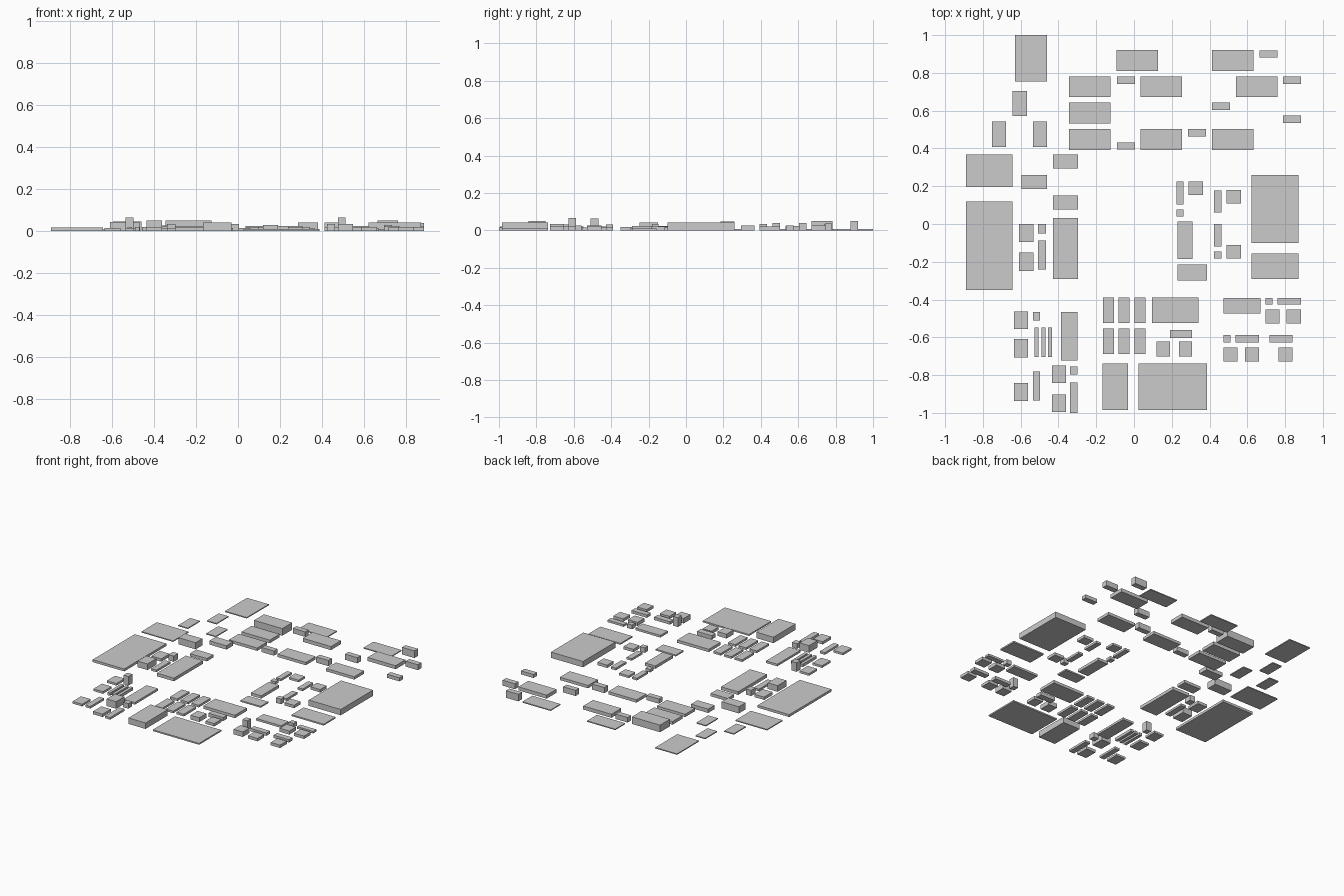
import bpy, bmesh


def box(name, x0, x1, y0, y1, h):
    """Flat-roofed building block standing on the ground."""
    bm = bmesh.new()
    bmesh.ops.create_cube(bm, size=1)
    for v in bm.verts:
        v.co = ((x0 + x1) / 2 + v.co.x * (x1 - x0),
                (y0 + y1) / 2 + v.co.y * (y1 - y0),
                (v.co.z + 0.5) * h)
    me = bpy.data.meshes.new(name)
    bm.to_mesh(me)
    bm.free()
    bpy.context.collection.objects.link(bpy.data.objects.new(name, me))


def row(name, spans, y0, y1, heights):
    """Blocks sharing one depth range along a street."""
    for (x0, x1), h in zip(spans, heights):
        box(name, x0, x1, y0, y1, h)


def column(name, x0, x1, spans):
    """Blocks sharing one width range, stacked along y: (y0, y1, height)."""
    for y0, y1, h in spans:
        box(name, x0, x1, y0, y1, h)


def scatter(name, w, d, spots):
    """Same-sized blocks at centres: (x, y, height)."""
    for x, y, h in spots:
        box(name, x - w / 2, x + w / 2, y - d / 2, y + d / 2, h)


# north-west corner lots
box("north_pad", -0.63, -0.46, 0.755, 1.0, 0.007)
scatter("north_west_hut", 0.075, 0.133,
        [(-0.605, 0.637, 0.007), (-0.715, 0.475, 0.007), (-0.497, 0.475, 0.007)])

# west district
column("west_hall", -0.89, -0.643, [(0.195, 0.367, 0.007), (-0.35, 0.12, 0.017)])
column("west_street_block", -0.43, -0.297,
       [(0.295, 0.367, 0.027), (0.077, 0.15, 0.02), (-0.29, 0.033, 0.022)])
box("west_tall_block", -0.595, -0.46, 0.185, 0.26, 0.047)
column("west_house", -0.61, -0.533, [(-0.095, 0, 0.02), (-0.248, -0.15, 0.043)])
column("west_annex", -0.508, -0.467, [(-0.05, 0, 0.04), (-0.242, -0.088, 0.015)])

# northern district: wide halls with small sheds
scatter("north_hall", 0.22, 0.11,
        [(0.018, 0.865, 0.007), (0.523, 0.865, 0.007),
         (-0.235, 0.727, 0.05), (0.145, 0.727, 0.025), (0.65, 0.727, 0.025),
         (-0.235, 0.588, 0.022), (-0.235, 0.447, 0.02),
         (0.145, 0.447, 0.02), (0.523, 0.447, 0.02)])
scatter("north_shed", 0.096, 0.039,
        [(-0.043, 0.761, 0.035), (-0.043, 0.413, 0.033), (0.333, 0.483, 0.04),
         (0.46, 0.624, 0.04), (0.713, 0.9, 0.05), (0.837, 0.762, 0.038),
         (0.837, 0.555, 0.025)])

# eastern district
column("east_hall", 0.622, 0.872, [(-0.1, 0.26, 0.041), (-0.29, -0.157, 0.01)])
column("east_lane_block", 0.226, 0.263, [(0.103, 0.225, 0.015), (0.04, 0.077, 0.02)])
box("east_long_block", 0.23, 0.311, -0.185, 0.013, 0.02)
box("east_corner_block", 0.23, 0.387, -0.3, -0.215, 0.01)
column("east_terrace", 0.424, 0.463,
       [(0.06, 0.177, 0.015), (-0.12, 0, 0.015), (-0.182, -0.146, 0.035)])
scatter("east_house", 0.076, 0.071,
        [(0.327, 0.19, 0.015), (0.528, 0.144, 0.02), (0.528, -0.148, 0.02)])

# south-east district
box("south_east_hall", 0.475, 0.67, -0.475, -0.393, 0.015)
row("south_east_shed", [(0.695, 0.733), (0.76, 0.885)], -0.427, -0.391, [0.03, 0.015])
row("south_east_house", [(0.695, 0.77), (0.807, 0.885)], -0.528, -0.453, [0.025, 0.02])
row("south_east_terrace", [(0.475, 0.512), (0.537, 0.661), (0.717, 0.838)],
    -0.628, -0.588, [0.066, 0.02, 0.02])
row("south_east_front_house", [(0.475, 0.547), (0.587, 0.662), (0.765, 0.838)],
    -0.728, -0.653, [0.035, 0.02, 0.02])

# south district
strips = [(x - 0.029, x + 0.029) for x in (-0.136, -0.052, 0.031)]
row("south_strip_back", strips, -0.523, -0.39, [0.015] * 3)
row("south_strip_front", strips, -0.689, -0.553, [0.015] * 3)
box("south_back_hall", 0.095, 0.342, -0.523, -0.39, 0.02)
box("south_shed", 0.19, 0.306, -0.603, -0.56, 0.025)
row("south_house", [(0.12, 0.19), (0.237, 0.306)], -0.702, -0.623, [0.03, 0.02])
row("south_front_hall", [(-0.166, -0.032), (0.025, 0.386)], -0.985, -0.738, [0.042, 0.01])

# south-west district
column("south_west_house", -0.635, -0.56,
       [(-0.555, -0.464, 0.015), (-0.706, -0.61, 0.015), (-0.938, -0.843, 0.015)])
column("south_west_lane_block", -0.536, -0.498,
       [(-0.51, -0.467, 0.064), (-0.935, -0.782, 0.015)])
row("south_west_strip", [(x - 0.011, x + 0.011) for x in (-0.516, -0.48, -0.445)],
    -0.705, -0.549, [0.02] * 3)
box("south_west_hall", -0.387, -0.299, -0.723, -0.465, 0.015)
column("south_west_front_house", -0.435, -0.361,
       [(-0.843, -0.75, 0.05), (-0.995, -0.902, 0.02)])
column("south_west_annex", -0.338, -0.298,
       [(-0.797, -0.754, 0.035), (-1.0, -0.84, 0.015)])
